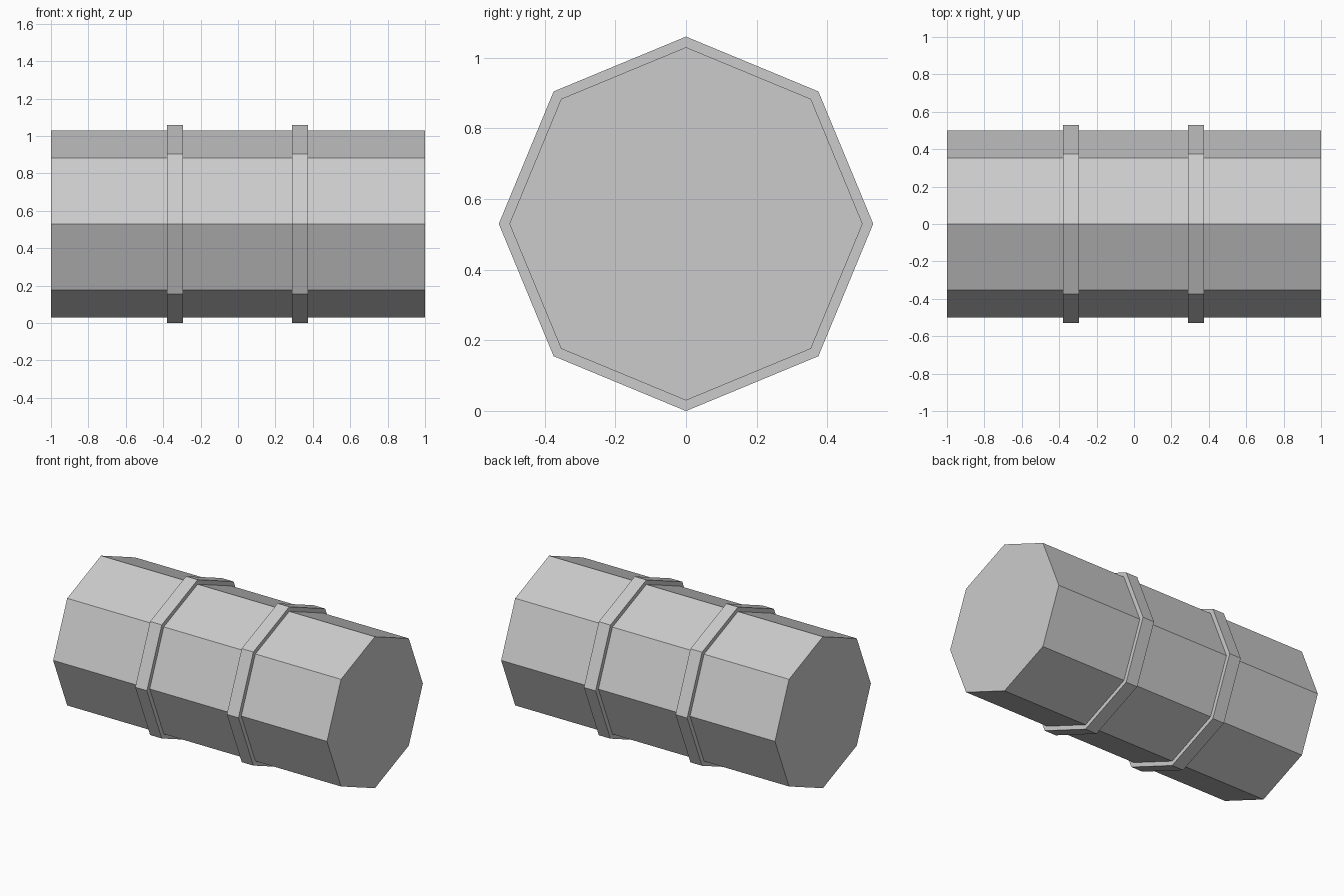
import bpy, bmesh, math

if "Cube" in bpy.data.objects:
    bpy.data.objects.remove(bpy.data.objects["Cube"])

SIDES = 8
CENTRE_Z = 0.53


def lathe_x(name, profile):
    """Revolve (x, radius) points around the horizontal barrel axis."""
    bm = bmesh.new()
    rings = []
    for x, r in profile:
        ring = []
        for i in range(SIDES):
            a = 2 * math.pi * i / SIDES
            ring.append(bm.verts.new((x, r * math.cos(a), CENTRE_Z + r * math.sin(a))))
        rings.append(ring)
    for a, b in zip(rings, rings[1:]):
        for i in range(SIDES):
            j = (i + 1) % SIDES
            bm.faces.new((a[i], a[j], b[j], b[i]))
    # flat end caps only for the solid body
    if name == "barrel_body":
        bm.faces.new(rings[0])
        bm.faces.new(rings[-1])
    bmesh.ops.recalc_face_normals(bm, faces=bm.faces)
    # make sure outer walls face away from the axis
    wall = max(bm.faces, key=lambda f: f.calc_center_median().z)
    wall.normal_update()
    if wall.normal.z < -0.01:
        bmesh.ops.reverse_faces(bm, faces=bm.faces)
    mesh = bpy.data.meshes.new(name)
    bm.to_mesh(mesh)
    bm.free()
    obj = bpy.data.objects.new(name, mesh)
    bpy.context.collection.objects.link(obj)
    return obj


# Eight-sided barrel lying along x
lathe_x("barrel_body", [(-1, 0.5), (1, 0.5)])

# Two raised hoops around the barrel
for name, x in (("hoop_left", -0.337), ("hoop_right", 0.332)):
    h = 0.0425
    lathe_x(name, [(x - h, 0.5), (x - h, 0.53), (x + h, 0.53), (x + h, 0.5)])
